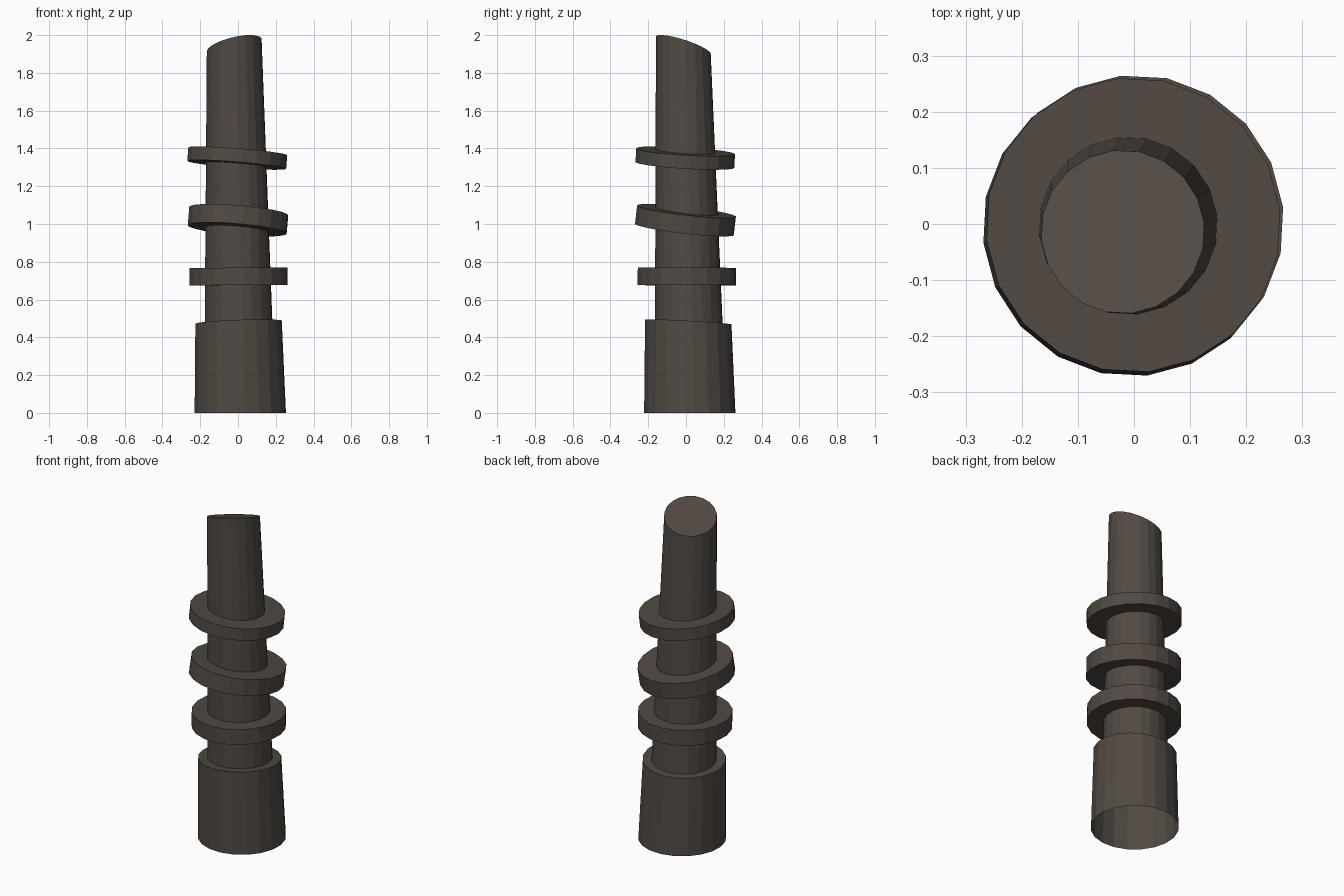
import bpy, bmesh, math
from mathutils import Vector

if "Cube" in bpy.data.objects:
    bpy.data.objects.remove(bpy.data.objects["Cube"])

SIDES = 20
PHASE = math.radians(6)

mat = bpy.data.materials.new("dark brown grey")
mat.diffuse_color = (0.083, 0.067, 0.056, 1)
mat.use_nodes = True
mat.node_tree.nodes["Principled BSDF"].inputs["Base Color"].default_value = mat.diffuse_color


def section(bm, center, radius, slope):
    """Ring of vertices lying on a plane with the given x and y slopes."""
    cx, cy, cz = center
    verts = []
    for i in range(SIDES):
        a = PHASE + math.tau * i / SIDES
        dx, dy = radius * math.cos(a), radius * math.sin(a)
        verts.append(bm.verts.new((cx + dx, cy + dy, cz + slope[0] * dx + slope[1] * dy)))
    return verts


def tapered_tube(name, lower, upper, cap_bottom):
    """Tapered prism between two (center, radius, slope) sections."""
    bm = bmesh.new()
    lo, hi = section(bm, *lower), section(bm, *upper)
    for i in range(SIDES):
        j = (i + 1) % SIDES
        bm.faces.new((lo[i], lo[j], hi[j], hi[i]))
    bm.faces.new(hi)
    if cap_bottom:
        bm.faces.new(lo[::-1])
    mesh = bpy.data.meshes.new(name)
    bm.to_mesh(mesh)
    bm.free()
    mesh.materials.append(mat)
    obj = bpy.data.objects.new(name, mesh)
    bpy.context.collection.objects.link(obj)


def collar(name, center, radius, thickness, slope):
    """Tilted disc around the shaft, extruded along its own normal."""
    half = Vector((-slope[0], -slope[1], 1)).normalized() * thickness / 2
    c = Vector(center)
    tapered_tube(name, (c - half, radius, slope), (c + half, radius, slope), True)


# Wide base, open underneath, with a slightly tilted top
tapered_tube("base", ((0.012, 0.02, 0), 0.243, (0, 0)),
             ((0.003, 0.012, 0.48), 0.23, (0.035, -0.055)), False)

# Tapering shaft with a slanted cut at the tip
tapered_tube("shaft", ((0.003, 0.015, 0.478), 0.18, (0.035, -0.055)),
             ((-0.02, -0.014, 1.945), 0.146, (0.22, -0.31)), False)

# Three collars, the upper two tilted
collar("lower_collar", (0.003, 0.004, 0.722), 0.261, 0.092, (0.008, -0.004))
collar("middle_collar", (0.0, -0.003, 1.02), 0.263, 0.098, (-0.085, -0.115))
collar("upper_collar", (-0.004, -0.004, 1.349), 0.263, 0.072, (-0.08, -0.06))
